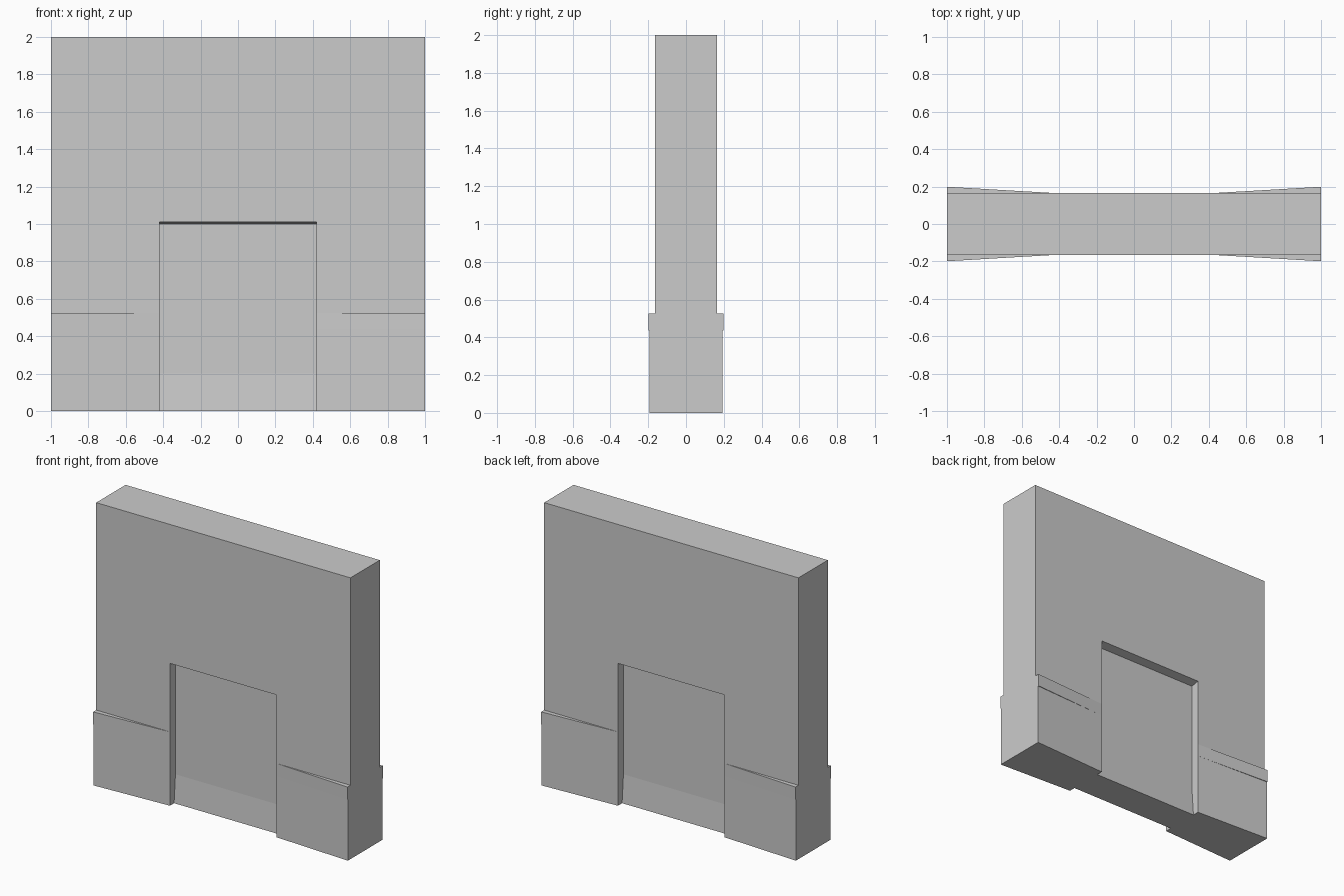
import bpy, bmesh

if "Cube" in bpy.data.objects:
    bpy.data.objects.remove(bpy.data.objects["Cube"])

W, T = 1.0, 0.165          # half width and half thickness of the wall
DOOR = 0.42                # half width of the door recess


def prism(name, pts, axis, a, b):
    """Extrude a 2D profile: axis 'z' uses (x, y) points, axis 'x' uses (y, z) points."""
    def place(p, t):
        return (p[0], p[1], t) if axis == 'z' else (t, p[0], p[1])
    bm = bmesh.new()
    face = bm.faces.new([bm.verts.new(place(p, a)) for p in pts])
    ext = bmesh.ops.extrude_face_region(bm, geom=[face])
    verts = [g for g in ext['geom'] if isinstance(g, bmesh.types.BMVert)]
    vec = (0, 0, b - a) if axis == 'z' else (b - a, 0, 0)
    bmesh.ops.translate(bm, vec=vec, verts=verts)
    bmesh.ops.recalc_face_normals(bm, faces=bm.faces)
    me = bpy.data.meshes.new(name)
    bm.to_mesh(me)
    bm.free()
    ob = bpy.data.objects.new(name, me)
    bpy.context.collection.objects.link(ob)
    return ob


# Main wall slab
wall = prism("wall", [(-W, -T), (W, -T), (W, T), (-W, T)], 'z', 0, 2)

# Door recess on both faces, with a sloped lintel and a kicked-out foot
for side, label in ((-1, "front"), (1, "back")):
    profile = [(0.30, -0.1), (0.118, -0.1), (0.118, 0.0), (0.103, 0.2),
               (0.103, 1.0), (T, 1.012), (0.30, 1.012)]
    cutter = prism(label + "_door_cutter", [(side * y, z) for y, z in profile],
                   'x', -DOOR, DOOR)
    cutter.hide_render = True
    cutter.hide_viewport = True
    mod = wall.modifiers.new(label + "_door_recess", 'BOOLEAN')
    mod.operation = 'DIFFERENCE'
    mod.solver = 'EXACT'
    mod.object = cutter

# Tapered plinths with a slightly prouder cap, flaring toward the wall ends
for sx, xl in ((-1, "left"), (1, "right")):
    for sy, yl in ((-1, "front"), (1, "back")):
        for part, y, z0, z1 in (("plinth", 0.194, 0, 0.435),
                                ("plinth_cap", 0.199, 0.435, 0.525)):
            pts = [(sx * DOOR, sy * T), (sx * W, sy * T), (sx * W, sy * y)]
            prism(f"{yl}_{xl}_{part}", pts, 'z', z0, z1)
